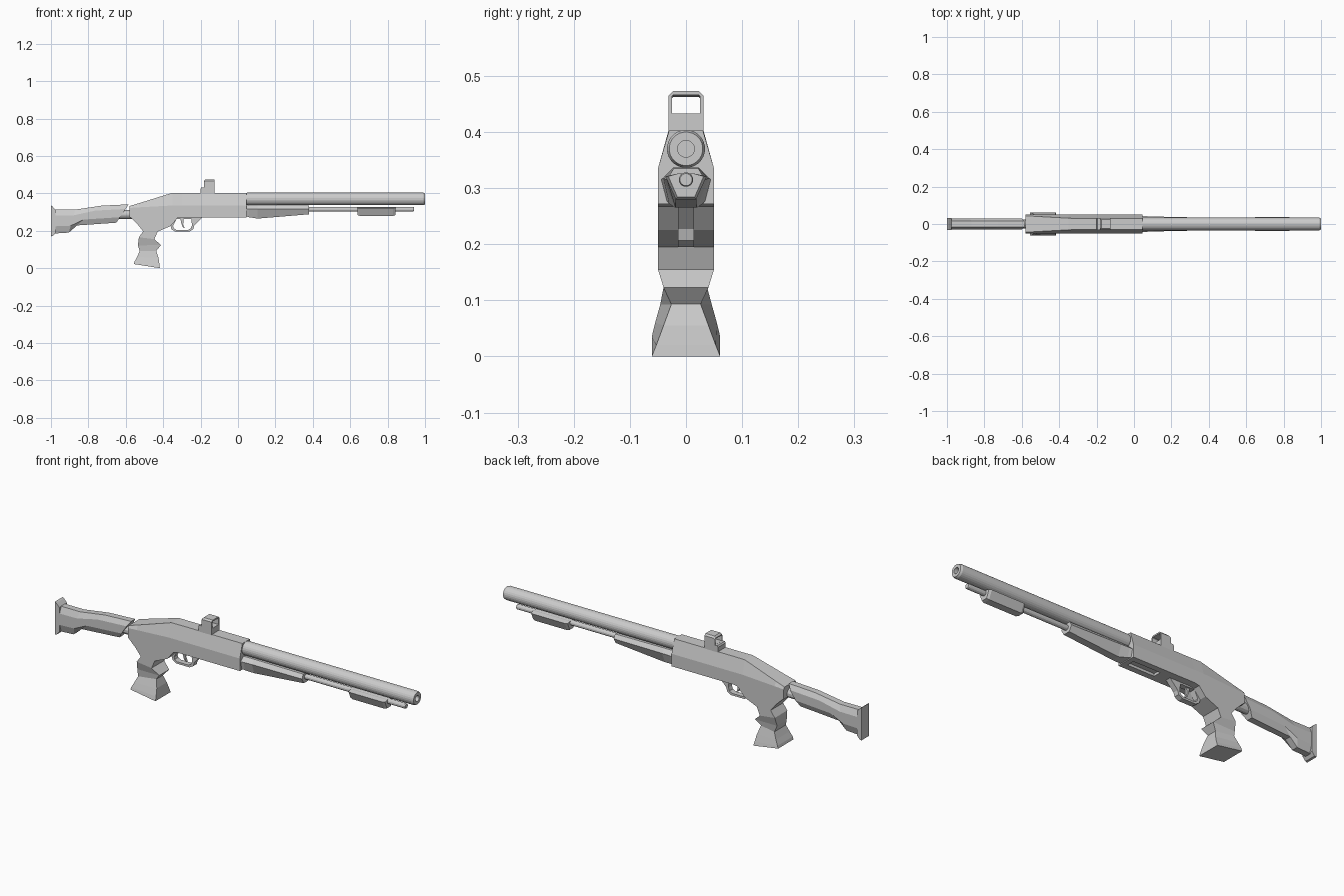
import bpy, bmesh, math

if "Cube" in bpy.data.objects:
    bpy.data.objects.remove(bpy.data.objects["Cube"])


def finish(bm, name):
    bmesh.ops.recalc_face_normals(bm, faces=bm.faces)
    me = bpy.data.meshes.new(name)
    bm.to_mesh(me)
    bm.free()
    ob = bpy.data.objects.new(name, me)
    bpy.context.collection.objects.link(ob)
    return ob


def loft(name, rings, closed=False):
    """Skin equal-length rings of 3D points; cap the ends unless closed."""
    bm = bmesh.new()
    vs = [[bm.verts.new(p) for p in r] for r in rings]
    n = len(vs[0])
    pairs = list(zip(vs, vs[1:])) + ([(vs[-1], vs[0])] if closed else [])
    for a, b in pairs:
        for i in range(n):
            j = (i + 1) % n
            bm.faces.new((a[i], a[j], b[j], b[i]))
    if not closed:
        bm.faces.new(vs[0])
        bm.faces.new(vs[-1])
    return finish(bm, name)


def mirrored(x, half):
    """Cross-section at x from (half width, z) points, top to bottom."""
    return [(x, y, z) for y, z in half] + [(x, -y, z) for y, z in reversed(half)]


def circle(x, r, zc, n):
    return [(x, r * math.cos(2 * math.pi * (i + .5) / n),
             zc + r * math.sin(2 * math.pi * (i + .5) / n)) for i in range(n)]


def lathe(name, prof, zc, n, closed=False):
    return loft(name, [circle(x, r, zc, n) for x, r in prof], closed)


def slab(name, prof, w):
    return loft(name, [[(x, s * w, z) for x, z in prof] for s in (-1, 1)])


def cut(ob, cutter):
    m = ob.modifiers.new("cut", 'BOOLEAN')
    m.object = cutter
    m.solver = 'EXACT'
    cutter.hide_render = True
    cutter.hide_set(True)


# receiver: x, top half width, top z, shoulder z, bottom z
stations = [(-.58, .044, .332, .322, .272), (-.53, .041, .347, .325, .262),
            (-.35, .031, .403, .335, .262), (-.30, .03, .403, .335, .272),
            (.045, .03, .403, .335, .272)]
receiver = loft("receiver", [mirrored(x, [(tw, tz), (.05, sz), (.05, bz)])
                             for x, tw, tz, sz, bz in stations])

# loading port in the underside
port = slab("port_cutter", [(-.13, .25), (.02, .25), (.02, .285), (-.13, .285)], .02)
cut(receiver, port)

# grip: back x, back z, back half width, front x, front z, front half width
grip = [(-.557, .022, .061, -.418, .0, .061), (-.553, .035, .061, -.42, .02, .053),
        (-.54, .06, .055, -.425, .055, .04), (-.525, .092, .046, -.437, .093, .026),
        (-.535, .122, .038, -.412, .123, .04), (-.53, .165, .05, -.447, .155, .05),
        (-.507, .197, .05, -.43, .195, .05), (-.535, .232, .05, -.36, .225, .05),
        (-.579, .275, .05, -.318, .275, .05)]
loft("grip", [[(bx, -bw, bz), (fx, -fw, fz), (fx, fw, fz), (bx, bw, bz)]
              for bx, bz, bw, fx, fz, fw in grip])

# trigger guard: outer and inner outlines swept into a ring
outer = [(-.185, .278), (-.34, .278), (-.36, .222), (-.355, .207), (-.335, .195),
         (-.26, .195), (-.24, .207), (-.234, .227)]
inner = [(-.25, .264), (-.328, .264), (-.347, .225), (-.343, .213), (-.33, .205),
         (-.266, .205), (-.252, .213), (-.246, .23)]
g = .014
loft("trigger_guard", [[(a, -g, b), (a, g, b), (c, g, d), (c, -g, d)]
                       for (a, b), (c, d) in zip(outer, inner)], closed=True)
slab("trigger", [(-.31, .275), (-.29, .275), (-.293, .235), (-.285, .212),
                 (-.296, .22), (-.303, .24)], .006)

# barrel with bore and magazine tube
lathe("barrel", [(.04, .03), (.05, .034), (.99, .034), (1, .03), (1, .015),
                 (.93, .015), (.93, .004)], .37, 24)
lathe("magazine_tube", [(.03, .013), (.935, .013), (.94, .011)], .315, 12)

# pump fore-end
pump = [(.045, .044, .335, .034, .277), (.06, .042, .337, .03, .272),
        (.105, .04, .337, .019, .265), (.38, .034, .335, .018, .288)]
loft("pump", [mirrored(x, [(.022, tz), (tw, tz - .02), (bw, bz)])
              for x, tw, tz, bw, bz in pump])

# clamp block near the front of the tube
clamp = [(.638, .85), (.65, 1), (.83, 1), (.842, .85)]
loft("front_clamp", [mirrored(x, [(.014, .326), (.037 * s, .321), (.018 * s, .305 - .025 * s)])
                     for x, s in clamp])

# optic: base and rounded window frame
slab("sight_base", [(-.2, .398), (-.2, .425), (-.195, .432), (-.125, .432), (-.125, .398)], .031)


def frame(x, w, lo, hi, c):
    return [(x, w, lo), (x, w, hi - c), (x, w - c, hi),
            (x, c - w, hi), (x, -w, hi - c), (x, -w, lo)]


loft("sight_frame", [frame(-.183, .031, .425, .466, .008), frame(-.175, .031, .425, .473, .008),
                     frame(-.125, .031, .425, .473, .008), frame(-.125, .025, .4325, .466, .002),
                     frame(-.183, .025, .4325, .462, .002)], closed=True)

# shoulder stock: outline with chamfered edges
top = [(-.985, .313), (-.87, .313), (-.73, .334), (-.585, .341)]
low = [(-.985, .185), (-.905, .19), (-.865, .228), (-.65, .243)]
hull = []
for (tx, tz), (bx, bz) in zip(top, low):
    h = tz - bz
    side = [(0, .016), (.25, .029), (.7, .029), (1, .016)]
    pts = [(tx + (bx - tx) * t, w, tz - h * t) for t, w in side]
    hull.append(pts + [(x, -y, z) for x, y, z in reversed(pts)])
loft("stock", hull)
lathe("stock_tube", [(-.68, .024), (-.56, .024)], .287, 12)

# butt plate with flared ends
slab("butt_plate", [(-1, .335), (-.992, .33), (-.975, .312), (-.975, .19),
                    (-.99, .172), (-1, .17)], .031)
